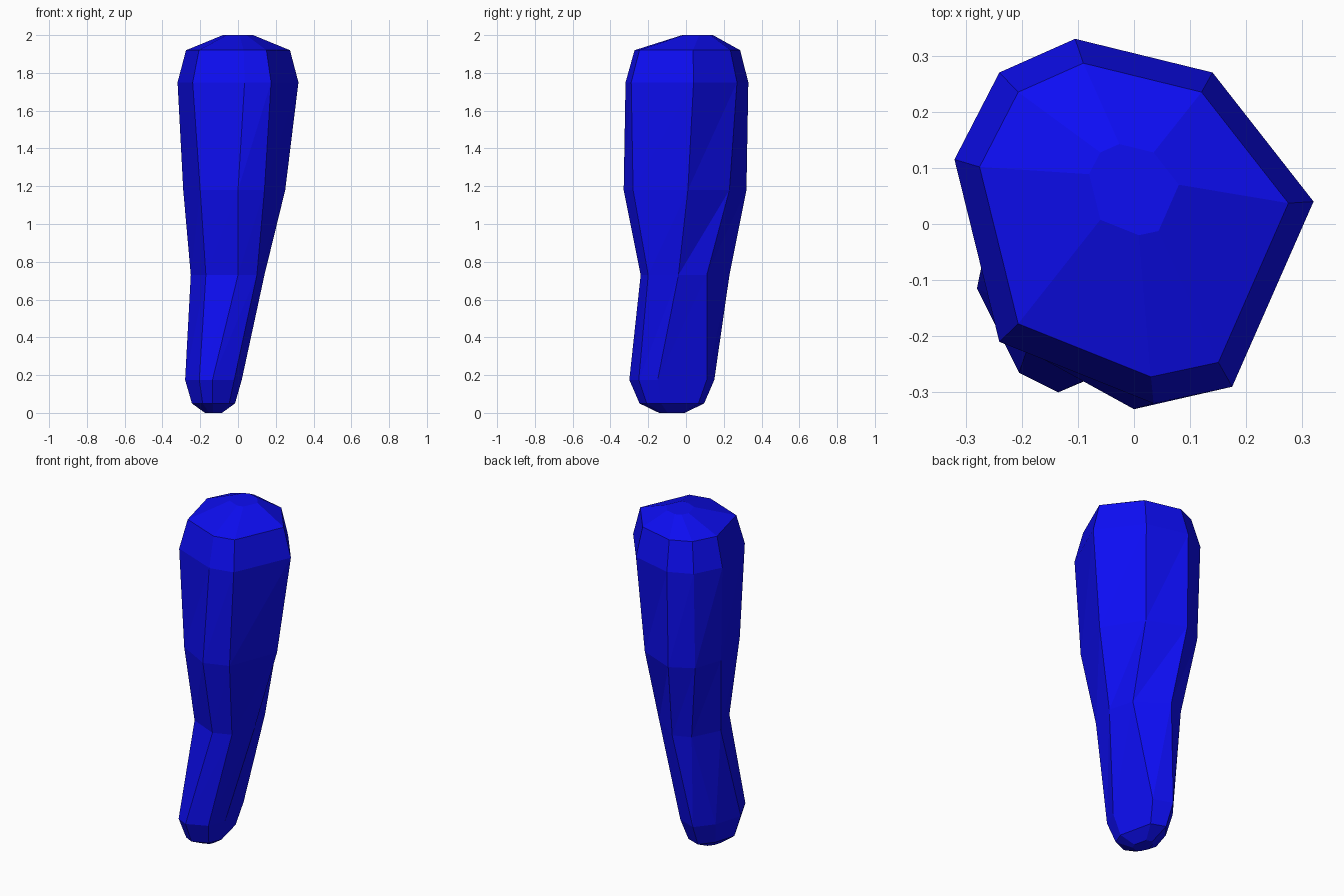
import bpy, bmesh

if "Cube" in bpy.data.objects:
    bpy.data.objects.remove(bpy.data.objects["Cube"])

# Eight-sided cross-sections, anticlockwise: R, BR, B, BL, L, FL, F, FR
top = [(.32, .04), (.14, .27), (-.105, .33), (-.24, .27), (-.32, .115), (-.24, -.21), (.035, -.32), (.175, -.29)]
upper = [(.25, .01), (.11, .23), (-.107, .32), (-.235, .25), (-.29, .085), (-.2, -.22), (0, -.33), (.14, -.28)]
waist = [(.14, -.04), (.1, .11), (-.07, .23), (-.17, .19), (-.25, .03), (-.17, -.165), (0, -.24), (.1, -.2)]
foot = [(.02, -.15), (-.04, .11), (-.15, .15), (-.23, .05), (-.28, -.115), (-.205, -.265), (-.135, -.3), (-.02, -.25)]


def scaled(ring, centre, s):
    cx, cy = centre
    return [(cx + (x - cx) * s, cy + (y - cy) * s) for x, y in ring]


# Rounded ends come from shrinking the end sections
bottom_c, top_c = (-.13, -.075), (0, .06)
sections = [
    (0, scaled(foot, bottom_c, .3)),
    (.05, scaled(foot, bottom_c, .76)),
    (.175, foot), (.73, waist), (1.18, upper), (1.75, top),
    (1.92, scaled(top, (0, .02), .86)),
    (2, scaled(top, (0, .08), .25)),
]

# Loft with triangulated bands
bm = bmesh.new()
rings = [[bm.verts.new((x, y, z)) for x, y in pts] for z, pts in sections]
for lo, hi in zip(rings, rings[1:]):
    for i in range(8):
        j = (i + 1) % 8
        bm.faces.new((lo[i], lo[j], hi[j]))
        bm.faces.new((lo[i], hi[j], hi[i]))
bm.faces.new(rings[0][::-1])
bm.faces.new(rings[-1])
bmesh.ops.recalc_face_normals(bm, faces=bm.faces)

mesh = bpy.data.meshes.new("tapered_limb")
bm.to_mesh(mesh)
bm.free()
obj = bpy.data.objects.new("tapered_limb", mesh)
bpy.context.collection.objects.link(obj)

# Blue finish
mat = bpy.data.materials.new("blue")
mat.diffuse_color = (.004, .004, .9, 1)
mat.use_nodes = True
mat.node_tree.nodes["Principled BSDF"].inputs["Base Color"].default_value = mat.diffuse_color
mesh.materials.append(mat)
